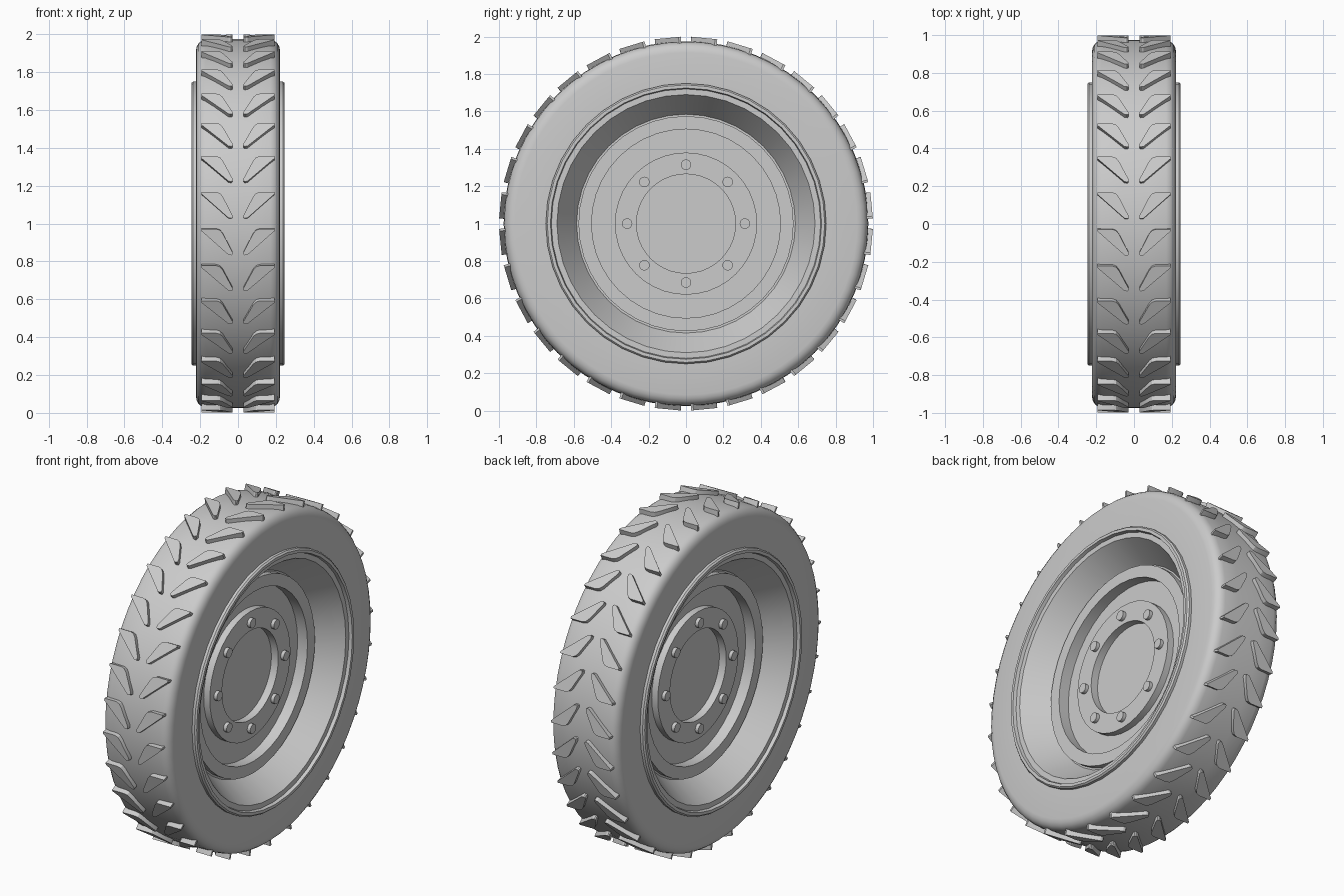
import bpy, bmesh
from math import sin, cos, pi

if "Cube" in bpy.data.objects:
    bpy.data.objects.remove(bpy.data.objects["Cube"])

CZ = 1.0  # axle height, axle runs along x


def finish(name, bm, angle=35):
    bmesh.ops.remove_doubles(bm, verts=bm.verts, dist=1e-5)
    bmesh.ops.recalc_face_normals(bm, faces=bm.faces)
    me = bpy.data.meshes.new(name)
    bm.to_mesh(me)
    bm.free()
    ob = bpy.data.objects.new(name, me)
    bpy.context.collection.objects.link(ob)
    ob.location.z = CZ
    bpy.ops.object.select_all(action='DESELECT')
    bpy.context.view_layer.objects.active = ob
    ob.select_set(True)
    bpy.ops.object.shade_smooth_by_angle(angle=angle * pi / 180)
    return ob


def lathe(name, half, segs):
    """Revolve a half profile of (x, radius), mirrored in x, about the axle."""
    prof = half + [(-x, r) for x, r in reversed(half)]
    bm = bmesh.new()
    rings = []
    for x, r in prof:
        n = 1 if r == 0 else segs
        rings.append([bm.verts.new((x, r * sin(2 * pi * i / segs), r * cos(2 * pi * i / segs)))
                      for i in range(n)])
    for a, b in zip(rings, rings[1:]):
        if len(a) == 1 and len(b) == 1:
            continue
        for i in range(segs):
            j = (i + 1) % segs
            if len(a) == 1:
                bm.faces.new((a[0], b[i], b[j]))
            elif len(b) == 1:
                bm.faces.new((a[i], a[j], b[0]))
            else:
                bm.faces.new((a[i], a[j], b[j], b[i]))
    return finish(name, bm)


def prism(bm, bottom, top):
    lo = [bm.verts.new(p) for p in bottom]
    hi = [bm.verts.new(p) for p in top]
    bm.faces.new(lo)
    bm.faces.new(hi)
    n = len(lo)
    for i in range(n):
        j = (i + 1) % n
        bm.faces.new((lo[i], lo[j], hi[j], hi[i]))


# Tire carcass with rounded shoulders
lathe("tire", [(0.20, 0.70), (0.222, 0.73), (0.222, 0.915), (0.218, 0.935), (0.208, 0.953),
               (0.192, 0.966), (0.17, 0.972), (0.08, 0.975)], 64)

# Rim: outer lip, conical well, raised ring, web and hub with a sunken centre
lathe("rim", [(0.20, 0.75), (0.238, 0.75), (0.247, 0.742), (0.247, 0.725), (0.228, 0.72),
              (0.228, 0.69), (0.07, 0.585), (0.07, 0.575), (0.105, 0.575), (0.105, 0.505),
              (0.04, 0.505), (0.04, 0.38), (0.08, 0.38), (0.08, 0.265), (0.035, 0.265),
              (0.035, 0)], 40)

# Wheel bolts on both sides of the hub
bm = bmesh.new()
for s in (-1, 1):
    for k in range(8):
        a = k * pi / 4
        ring = [(0.315 * sin(a) + 0.028 * cos(t * pi / 8), 0.315 * cos(a) + 0.028 * sin(t * pi / 8))
                for t in range(16)]
        prism(bm, [(s * 0.07, y, z) for y, z in ring], [(s * 0.1, y, z) for y, z in ring])
finish("wheel_bolts", bm)

# Chevron tread lugs: leaf outline of (x, distance along the circumference)
leaf = [(0.192, 0.07), (0.115, 0.07), (0.095, 0.063), (0.08, 0.045), (0.03, -0.052),
        (0.03, -0.066), (0.036, -0.07), (0.05, -0.068), (0.192, 0.058)]
bm = bmesh.new()
for k in range(32):
    a = (k + 0.5) * pi / 16

    def place(x, t, r):
        return (x, -r * cos(a) + t * sin(a), r * sin(a) + t * cos(a))

    for s in (-1, 1):
        prism(bm, [place(s * x, t, 0.955) for x, t in leaf],
              [place(s * x, t, 0.9972) for x, t in leaf])
finish("tread_lugs", bm, 30)
